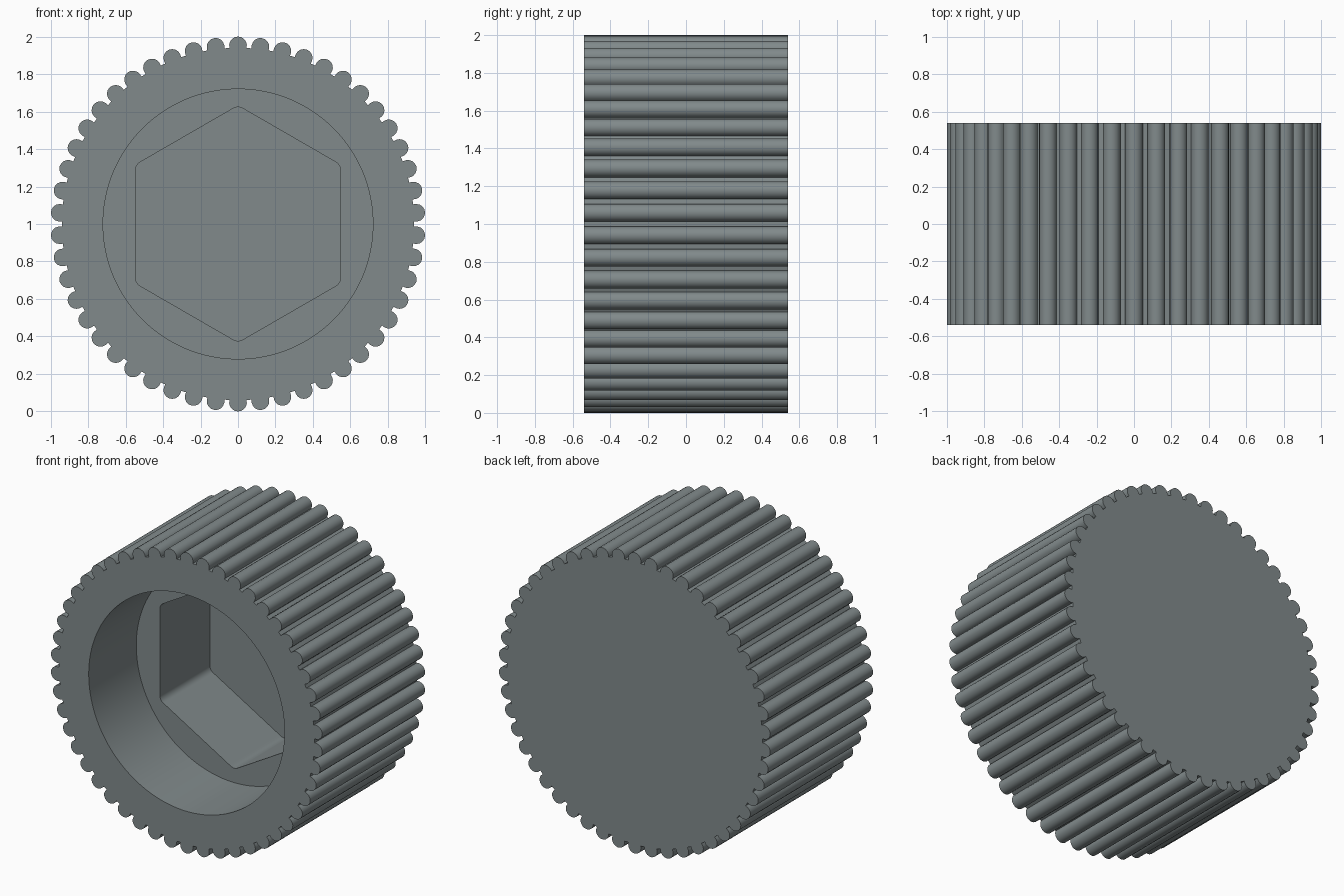
import bpy, bmesh
from math import sin, cos, tan, acos, atan, sqrt, pi, radians

if "Cube" in bpy.data.objects:
    bpy.data.objects.remove(bpy.data.objects["Cube"])

RIBS, STEPS = 50, 12            # grip ribs, outline points per rib
N = RIBS * STEPS
HALF = 0.54                     # half depth along y
BODY_R, RIB_C, RIB_R = 0.94, 0.953, 0.047
BORE_R, BORE_Y = 0.72, -0.04    # round recess and its floor
HEX_A, HEX_FILLET, HEX_Y = 0.547, 0.05, 0.485


def ribbed_outline():
    """Round body with half-buried round ribs, as (x, z) points."""
    pts = []
    psi = acos((BODY_R**2 - RIB_C**2 - RIB_R**2) / (2 * RIB_C * RIB_R))
    pitch = 2 * pi / RIBS
    arc = STEPS - 1
    for j in range(RIBS):
        t = j * pitch
        for k in range(arc):
            a = t + psi * (2 * k / (arc - 1) - 1)
            pts.append((RIB_C * sin(t) + RIB_R * sin(a),
                        RIB_C * cos(t) + RIB_R * cos(a)))
        v = t + pitch / 2       # valley between ribs
        pts.append((BODY_R * sin(v), BODY_R * cos(v)))
    return pts


def hex_radius(t):
    """Radius of a hexagon with rounded corners, one corner pointing up."""
    c30 = radians(30)
    phi = abs((t + c30) % (2 * c30) - c30)
    limit = c30 - atan((HEX_A - HEX_FILLET) * tan(c30) / HEX_A)
    if phi < limit:
        d = (HEX_A - HEX_FILLET) / cos(c30)
        return d * cos(phi) + sqrt(max(0, HEX_FILLET**2 - (d * sin(phi))**2))
    return HEX_A / cos(c30 - phi)


def polar(radius):
    angles = [2 * pi * (i - 5) / N for i in range(N)]
    return [(radius(t) * sin(t), radius(t) * cos(t)) for t in angles]


outline = ribbed_outline()
bore = polar(lambda t: BORE_R)
socket = polar(hex_radius)

# Skin from the back cap, over the ribs, into the recess and hex socket
bm = bmesh.new()
sections = [(outline, HALF), (outline, -HALF), (bore, -HALF),
            (bore, BORE_Y), (socket, BORE_Y), (socket, HEX_Y)]
rings = [[bm.verts.new((x, y, z + 1)) for x, z in pts] for pts, y in sections]
for a, b in zip(rings, rings[1:]):
    for i in range(N):
        j = (i + 1) % N
        bm.faces.new((a[i], a[j], b[j], b[i]))
bm.faces.new(rings[0])          # closed back
bm.faces.new(rings[-1])         # socket floor
bmesh.ops.recalc_face_normals(bm, faces=bm.faces)

mesh = bpy.data.meshes.new("ribbed_knob")
bm.to_mesh(mesh)
bm.free()
knob = bpy.data.objects.new("ribbed_knob", mesh)
bpy.context.collection.objects.link(knob)

grey = bpy.data.materials.new("slate grey")
grey.diffuse_color = (0.22, 0.255, 0.26, 1)
grey.use_nodes = True
grey.node_tree.nodes["Principled BSDF"].inputs["Base Color"].default_value = grey.diffuse_color
mesh.materials.append(grey)

bpy.context.view_layer.objects.active = knob
knob.select_set(True)
bpy.ops.object.shade_smooth_by_angle(angle=radians(32))
